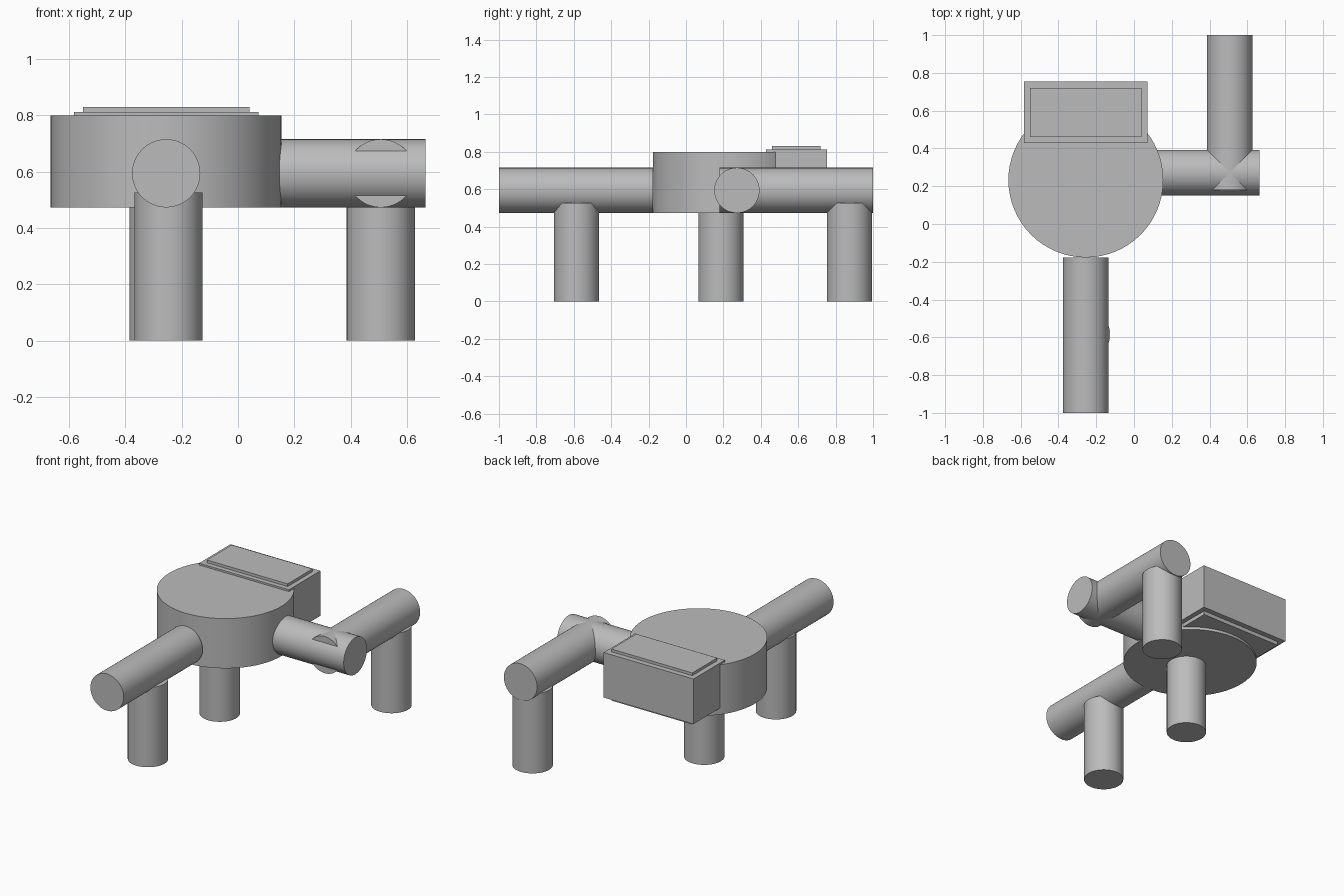
import bpy
import math
from mathutils import Vector

default = bpy.data.objects.get("Cube")
if default:
    bpy.data.objects.remove(default, do_unlink=True)

# Single plain grey
grey = bpy.data.materials.new("plain_grey")
grey.use_nodes = True
COLOUR = (0.5, 0.5, 0.5, 1.0)
grey.diffuse_color = COLOUR
grey.node_tree.nodes["Principled BSDF"].inputs["Base Color"].default_value = COLOUR


def rod(name, start, end, radius):
    """Capped cylinder running from start to end."""
    a, b = Vector(start), Vector(end)
    axis = b - a
    bpy.ops.mesh.primitive_cylinder_add(
        vertices=64, radius=radius, depth=axis.length, location=(a + b) / 2,
        rotation=axis.to_track_quat('Z', 'Y').to_euler())
    obj = bpy.context.object
    obj.name = name
    obj.data.materials.append(grey)
    bpy.ops.object.shade_smooth_by_angle(angle=math.radians(30))
    return obj


def block(name, low, high):
    """Box between two opposite corners."""
    a, b = Vector(low), Vector(high)
    bpy.ops.mesh.primitive_cube_add(size=1, location=(a + b) / 2)
    obj = bpy.context.object
    obj.name = name
    obj.scale = b - a
    obj.data.materials.append(grey)
    return obj


PIPE_R = 0.121
PIPE_Z = 0.594
LEG_TOP = 0.525
DRUM_X, DRUM_Y = -0.255, 0.233

# Central drum
rod("drum", (DRUM_X, DRUM_Y, 0.472), (DRUM_X, DRUM_Y, 0.80), 0.41)

# Horizontal arms
rod("front_arm", (DRUM_X, -1.0, PIPE_Z), (DRUM_X, -0.177, PIPE_Z), PIPE_R)
rod("side_arm", (0.0, 0.272, PIPE_Z), (0.665, 0.272, PIPE_Z), PIPE_R)
rod("back_arm", (0.507, 0.18, PIPE_Z), (0.507, 1.0, PIPE_Z), PIPE_R)

# Upright legs
for name, x, y in (("front_leg", -0.247, -0.585),
                   ("drum_leg", -0.264, 0.187),
                   ("back_leg", 0.507, 0.874)):
    rod(name, (x, y, 0), (x, y, LEG_TOP), PIPE_R)

# Rear box with a raised panel above and below
block("rear_box", (-0.583, 0.428, 0.515), (0.072, 0.755, 0.812))
block("rear_box_panels", (-0.55, 0.46, 0.49), (0.04, 0.72, 0.83))
